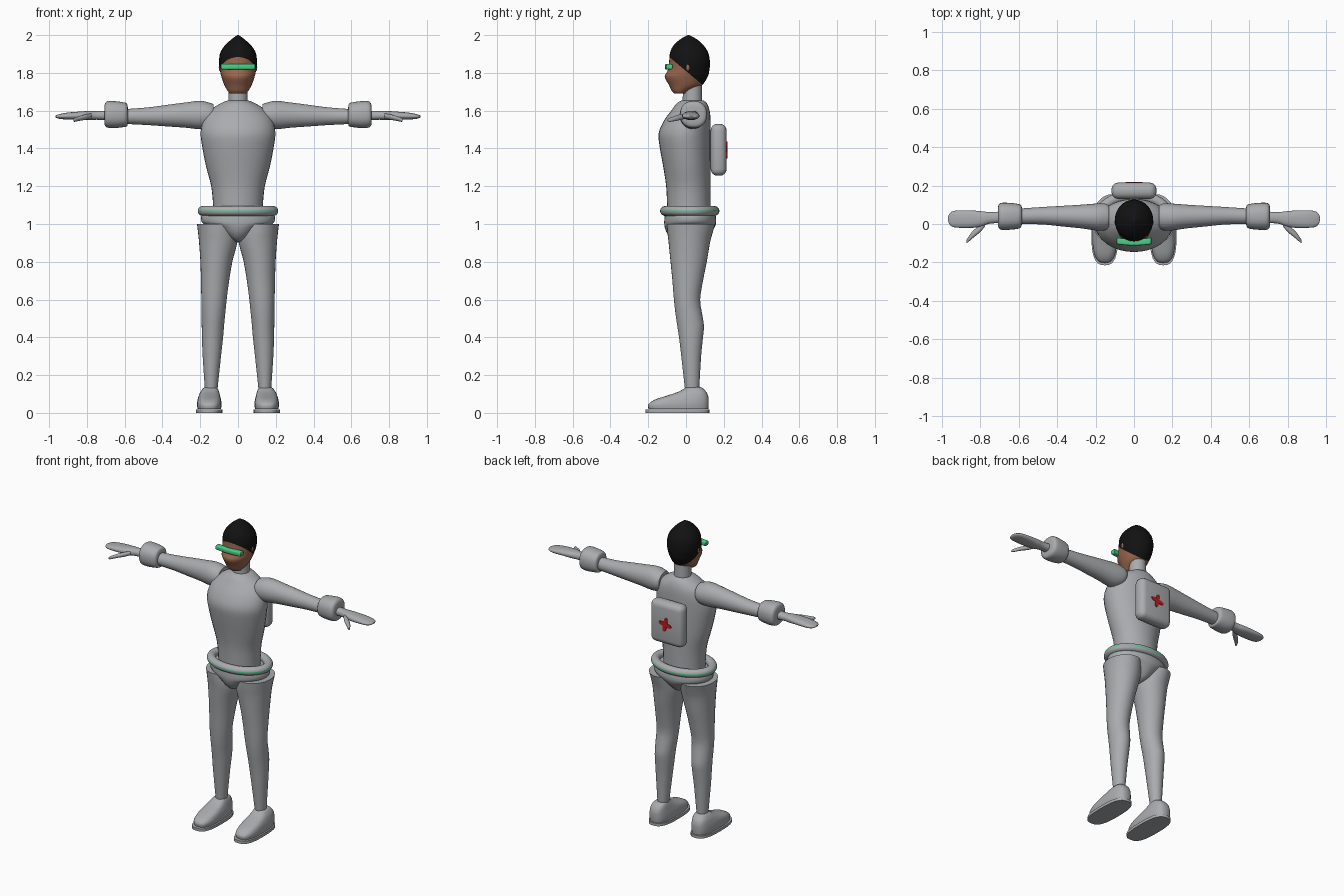
import bpy, bmesh, math
from mathutils import Vector, Matrix

if "Cube" in bpy.data.objects:
    bpy.data.objects.remove(bpy.data.objects["Cube"])


def material(name, rgb):
    m = bpy.data.materials.new(name)
    m.diffuse_color = (*rgb, 1)
    m.use_nodes = True
    m.node_tree.nodes["Principled BSDF"].inputs["Base Color"].default_value = m.diffuse_color
    return m


GREY = material("suit grey", (0.40, 0.41, 0.425))
SKIN = material("skin", (0.32, 0.135, 0.075))
BLACK = material("hair black", (0.006, 0.006, 0.006))
GREEN = material("green", (0.07, 0.62, 0.24))
RED = material("red", (0.5, 0.012, 0.012))


def finish(bm, name, mats, angle=40):
    bmesh.ops.recalc_face_normals(bm, faces=bm.faces[:])
    me = bpy.data.meshes.new(name)
    bm.to_mesh(me)
    bm.free()
    for m in mats:
        me.materials.append(m)
    ob = bpy.data.objects.new(name, me)
    bpy.context.collection.objects.link(ob)
    bpy.ops.object.select_all(action='DESELECT')
    ob.select_set(True)
    bpy.context.view_layer.objects.active = ob
    bpy.ops.object.shade_smooth_by_angle(angle=math.radians(angle))
    return ob


def refine(rings, steps):
    """Smoothly interpolate between the given cross-sections."""
    out = []
    for i in range(len(rings) - 1):
        p0, p1 = rings[max(i - 1, 0)], rings[i]
        p2, p3 = rings[i + 1], rings[min(i + 2, len(rings) - 1)]
        for s in range(steps):
            t = s / steps
            out.append([0.5 * (2 * b + (c - a) * t + (2 * a - 5 * b + 4 * c - d) * t * t
                               + (3 * b - a - 3 * c + d) * t ** 3)
                        for a, b, c, d in zip(p0, p1, p2, p3)])
    out.append(list(rings[-1]))
    return out


def loft(rings, axis='z', power=2.0, steps=3, seg=32, side=1):
    """Rings are (position, a_min, a_max, b_min, b_max) across the axis."""
    bm = bmesh.new()
    loops = []
    for t, a0, a1, b0, b1 in refine(rings, steps):
        loop = []
        for k in range(seg):
            th = 2 * math.pi * k / seg
            c, s = math.cos(th), math.sin(th)
            a = (a0 + a1) / 2 + (a1 - a0) / 2 * math.copysign(abs(c) ** (2 / power), c)
            b = (b0 + b1) / 2 + (b1 - b0) / 2 * math.copysign(abs(s) ** (2 / power), s)
            p = (a, b, t) if axis == 'z' else (t, a, b)
            loop.append(bm.verts.new((p[0] * side, p[1], p[2])))
        loops.append(loop)
    for l0, l1 in zip(loops, loops[1:]):
        for k in range(seg):
            bm.faces.new((l0[k], l0[(k + 1) % seg], l1[(k + 1) % seg], l1[k]))
    bm.faces.new(loops[0])
    bm.faces.new(loops[-1])
    return bm


def sym(rows):
    """(z, half width, y front, y back) to full ring rows."""
    return [(z, -w, w, f, b) for z, w, f, b in rows]


# Torso and neck
torso = [(1.00, .13, -.095, .13), (1.10, .132, -.10, .13), (1.20, .142, -.105, .13),
         (1.30, .168, -.12, .13), (1.40, .188, -.138, .13), (1.48, .198, -.145, .13),
         (1.55, .185, -.115, .13), (1.60, .15, -.078, .125), (1.64, .09, -.048, .11),
         (1.655, .05, -.02, .09)]
finish(loft(sym(torso)), "torso", [GREY])
finish(loft(sym([(1.62, .052, -.018, .086), (1.76, .05, -.016, .084)])), "neck", [GREY])

# Head, split into skin and hair by a sloping plane
head = [(1.69, .042, -.062, .0), (1.705, .055, -.076, .025), (1.735, .072, -.09, .085),
        (1.78, .088, -.113, .115), (1.81, .095, -.098, .123), (1.85, .10, -.09, .127),
        (1.90, .096, -.086, .12), (1.94, .074, -.07, .098), (1.975, .038, -.035, .062),
        (2.0, .004, .008, .018)]
bm = loft(sym(head))
hair_point, hair_dir = Vector((0, 0, 1.81)), Vector((0, .84, 1)).normalized()
bmesh.ops.bisect_plane(bm, geom=bm.verts[:] + bm.edges[:] + bm.faces[:],
                       plane_co=hair_point, plane_no=hair_dir)
for f in bm.faces:
    f.material_index = int((f.calc_center_median() - hair_point).dot(hair_dir) > 0)
finish(bm, "head", [SKIN, BLACK])


def rounded_box(name, size, loc, bevel, mat):
    bm = bmesh.new()
    bmesh.ops.create_cube(bm, size=1, matrix=Matrix.Translation(loc) @ Matrix.Diagonal((*size, 1)))
    bmesh.ops.bevel(bm, geom=bm.edges[:], offset=bevel, segments=4, profile=.5, affect='EDGES')
    return finish(bm, name, [mat])


def ellipsoid(name, loc, radii, mat):
    bm = bmesh.new()
    bmesh.ops.create_uvsphere(bm, u_segments=16, v_segments=10, radius=1,
                              matrix=Matrix.Translation(loc) @ Matrix.Diagonal((*radii, 1)))
    return finish(bm, name, [mat])


# Eyewear: a slightly bowed bar across the face
visor = [(x, -.112 + .9 * x * x, -.078 + .9 * x * x, 1.833 - h, 1.833 + h)
         for x, h in ((-.09, .011), (-.083, .015), (-.04, .015), (0, .015),
                      (.04, .015), (.083, .015), (.09, .011))]
finish(loft(visor, 'x', 4), "eyewear", [GREEN])

# Hips
hips = [(.905, .012, -.04, .06), (.92, .045, -.075, .10), (.95, .088, -.10, .13),
        (.98, .13, -.112, .15), (1.0, .18, -.115, .158), (1.02, .195, -.115, .16),
        (1.05, .192, -.112, .155), (1.06, .17, -.10, .14)]
finish(loft(sym(hips)), "hips", [GREY])

# Belt: rounded elliptical tube with a narrow green line round the outside
bm = bmesh.new()
N, M = 64, 24
grid = []
for i in range(N):
    u = 2 * math.pi * i / N
    loop = []
    for j in range(M):
        v = 2 * math.pi * (j + .5) / M
        d, h = .027 * math.cos(v), .026 * math.sin(v)
        loop.append(bm.verts.new(((.186 + d) * math.cos(u), .02 + (.130 + d) * math.sin(u), 1.069 + h)))
    grid.append(loop)
for i in range(N):
    for j in range(M):
        f = bm.faces.new((grid[i][j], grid[(i + 1) % N][j],
                          grid[(i + 1) % N][(j + 1) % M], grid[i][(j + 1) % M]))
        f.material_index = int(j == M - 1)
finish(bm, "belt", [GREY, GREEN])

# Backpack with a lobed red cross on the rear face
rounded_box("backpack", (.235, .085, .275), (0, .173, 1.393), .036, GREY)
bm = bmesh.new()
ring = []
for k in range(48):
    t = 2 * math.pi * k / 48
    r = .032 + .014 * math.cos(4 * (t - .2))
    ring.append(bm.verts.new((r * math.cos(t), .2135, 1.393 + r * math.sin(t))))
ext = bmesh.ops.extrude_face_region(bm, geom=[bm.faces.new(ring)])
for v in ext["geom"]:
    if isinstance(v, bmesh.types.BMVert):
        v.co.y += .006
finish(bm, "cross_badge", [RED])

# Limbs, built once per side
leg = [(.13, .108, .176, -.006, .07), (.30, .09, .187, -.025, .08), (.40, .079, .191, -.037, .09),
       (.46, .074, .192, -.046, .095), (.52, .068, .193, -.055, .086), (.60, .06, .194, -.064, .075),
       (.70, .047, .196, -.072, .09), (.80, .03, .199, -.082, .11), (.90, .004, .206, -.092, .127),
       (.95, .003, .211, -.098, .14), (1.0, .01, .217, -.102, .155)]
shoe = [(.02, .09, .214, -.198, .118), (.045, .087, .217, -.20, .12), (.07, .09, .214, -.165, .12),
        (.09, .095, .208, -.105, .117), (.11, .10, .20, -.045, .108), (.13, .107, .185, -.008, .09),
        (.136, .115, .17, .005, .075)]
arm = [(.13, -.02, .095, 1.53, 1.635), (.15, -.032, .106, 1.51, 1.642), (.20, -.033, .106, 1.502, 1.652),
       (.28, -.022, .10, 1.51, 1.643), (.38, -.012, .094, 1.517, 1.63), (.48, -.002, .088, 1.524, 1.617),
       (.60, .0, .08, 1.53, 1.608)]
cuff = [(.583, .005, .08, 1.535, 1.61), (.586, -.012, .095, 1.52, 1.633), (.60, -.024, .104, 1.514, 1.643),
        (.65, -.03, .11, 1.508, 1.65), (.69, -.03, .11, 1.51, 1.65), (.704, -.02, .10, 1.52, 1.638),
        (.708, .0, .08, 1.54, 1.62)]
hand = [(.69, .005, .065, 1.55, 1.60), (.75, .002, .062, 1.552, 1.598), (.79, -.012, .066, 1.55, 1.598),
        (.84, -.02, .07, 1.552, 1.595), (.90, -.02, .071, 1.553, 1.59), (.94, -.016, .067, 1.556, 1.583),
        (.96, -.002, .054, 1.561, 1.577), (.967, .018, .036, 1.567, 1.573)]
thumb = [(.775, -.012, .015, 1.56, 1.585), (.80, -.042, -.004, 1.553, 1.582),
         (.84, -.075, -.038, 1.546, 1.571), (.865, -.096, -.072, 1.541, 1.561),
         (.872, -.097, -.087, 1.544, 1.553)]
for side, tag in ((1, "left"), (-1, "right")):
    finish(loft(leg, side=side), tag + "_leg", [GREY])
    finish(loft(shoe, power=2.8, side=side), tag + "_shoe", [GREY])
    sole = [(.0, .082, .222, -.215, .124), (.018, .082, .222, -.215, .124)]
    finish(loft(sole, power=2.8, steps=1, side=side), tag + "_sole", [GREY])
    finish(loft(arm, 'x', side=side), tag + "_arm", [GREY])
    finish(loft(cuff, 'x', 2.3, side=side), tag + "_cuff", [GREY])
    finish(loft(hand, 'x', 2.3, side=side), tag + "_hand", [GREY])
    finish(loft(thumb, 'x', seg=16, side=side), tag + "_thumb", [GREY])
    ellipsoid(tag + "_ear", (side * .096, .01, 1.828), (.006, .01, .018), SKIN)
